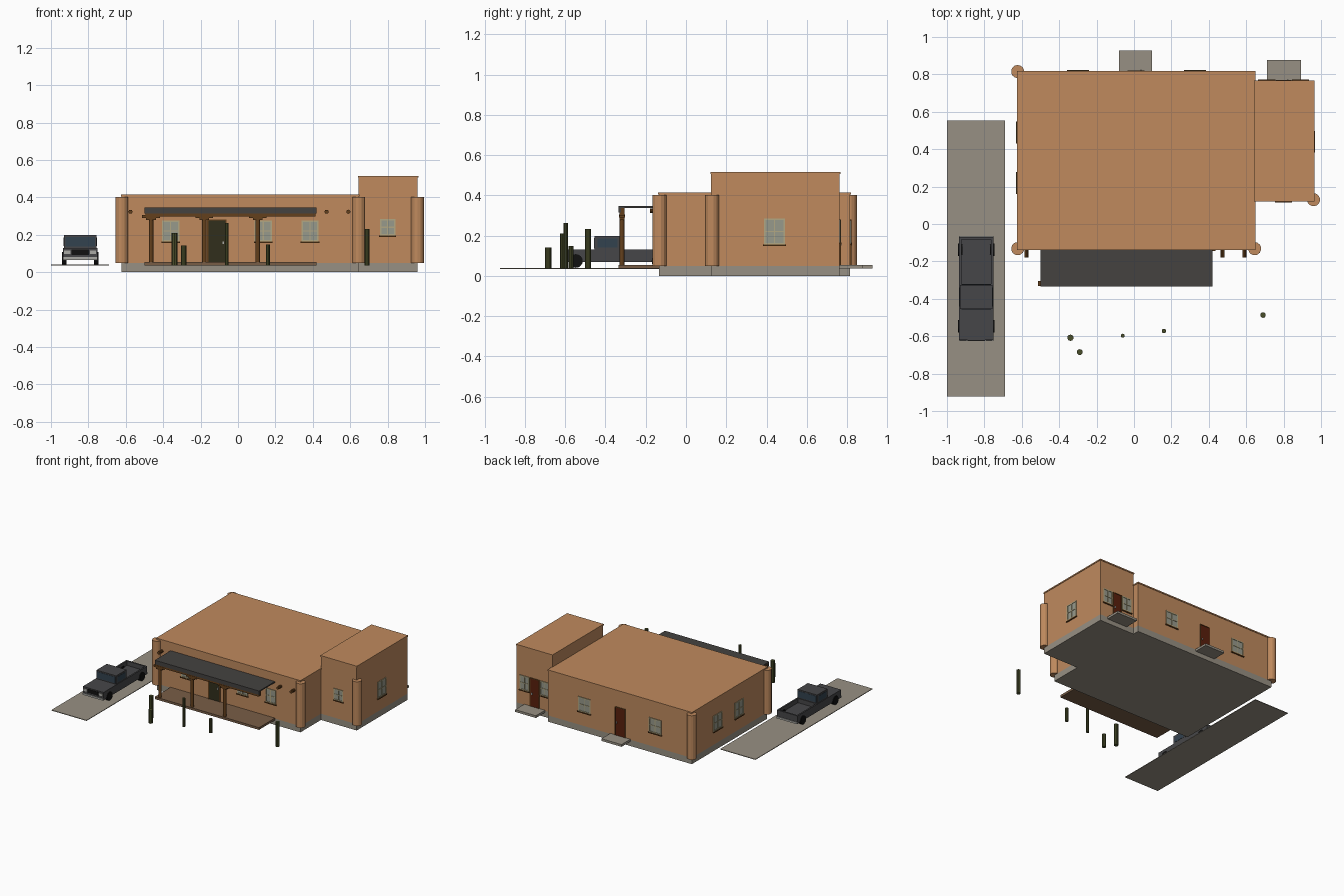
import bpy, bmesh
from mathutils import Matrix, Vector

if "Cube" in bpy.data.objects:
    bpy.data.objects.remove(bpy.data.objects["Cube"])


def mat(name, r, g, b):
    m = bpy.data.materials.new(name)
    m.diffuse_color = ((r / 255) ** 2.2, (g / 255) ** 2.2, (b / 255) ** 2.2, 1)
    m.use_nodes = True
    m.node_tree.nodes["Principled BSDF"].inputs["Base Color"].default_value = m.diffuse_color
    return m


ADOBE = mat("adobe", 190, 137, 94)
STONE = mat("concrete", 150, 143, 130)
WOOD = mat("wood", 100, 66, 34)
DARK = mat("dark_roofing", 70, 68, 66)
FRAME = mat("window_frame", 176, 166, 130)
GLASS = mat("window_glass", 150, 152, 138)
GREEN = mat("green_door", 52, 50, 34)
RED = mat("red_door", 90, 36, 20)
CACTUS = mat("cactus", 74, 78, 46)
BODY = mat("truck_paint", 72, 72, 74)
SHIELD = mat("windshield", 54, 68, 80)
TYRE = mat("tyre", 24, 24, 24)
CHROME = mat("chrome", 170, 170, 165)


def finish(name, bm, m):
    me = bpy.data.meshes.new(name)
    bm.to_mesh(me)
    bm.free()
    me.materials.append(m)
    ob = bpy.data.objects.new(name, me)
    bpy.context.collection.objects.link(ob)
    return ob


def boxes(name, m, *specs):
    """Each spec is (x0, x1, y0, y1, z0, z1)."""
    bm = bmesh.new()
    for x0, x1, y0, y1, z0, z1 in specs:
        c = Vector((x0 + x1, y0 + y1, z0 + z1)) / 2
        s = (abs(x1 - x0), abs(y1 - y0), abs(z1 - z0), 1)
        bmesh.ops.create_cube(bm, size=1, matrix=Matrix.Translation(c) @ Matrix.Diagonal(s))
    return finish(name, bm, m)


def rod(name, m, a, b, r, n=12):
    """Cylinder from point a to point b."""
    a, b = Vector(a), Vector(b)
    rot = (b - a).to_track_quat('Z', 'Y').to_matrix().to_4x4()
    bm = bmesh.new()
    bmesh.ops.create_cone(bm, cap_ends=True, segments=n, radius1=r, radius2=r,
                          depth=(b - a).length, matrix=Matrix.Translation((a + b) / 2) @ rot)
    return finish(name, bm, m)


def on_wall(side, p, u0, u1, d0, d1, z0, z1):
    """Box placed on a wall: u runs along it, d points outwards."""
    s = -1 if side in ("front", "left") else 1
    e = sorted((p + s * d0, p + s * d1))
    if side in ("front", "back"):
        return (u0, u1, e[0], e[1], z0, z1)
    return (e[0], e[1], u0, u1, z0, z1)


def window(side, p, u, z0, z1, w):
    a, b, t, zm = u - w / 2, u + w / 2, 0.008, (z0 + z1) / 2
    boxes(side + "_window_glass", GLASS, on_wall(side, p, a, b, -0.005, 0.002, z0, z1))
    bars = [(a, a + t, z0, z1), (b - t, b, z0, z1), (a, b, z0, z0 + t), (a, b, z1 - t, z1),
            (u - 0.003, u + 0.003, z0, z1), (a, b, zm - 0.003, zm + 0.003)]
    boxes(side + "_window_frame", FRAME,
          *[on_wall(side, p, i, j, -0.005, 0.005, k, l) for i, j, k, l in bars])
    boxes(side + "_window_sill", WOOD,
          on_wall(side, p, a - 0.004, b + 0.004, -0.005, 0.009, z0 - 0.008, z0))


def door(side, p, u, w, m):
    a, b, top, t = u - w / 2, u + w / 2, 0.275, 0.006
    boxes(side + "_door", m, on_wall(side, p, a, b, -0.005, 0.003, 0.05, top))
    boxes(side + "_door_frame", WOOD,
          on_wall(side, p, a - t, a, -0.005, 0.006, 0.05, top + t),
          on_wall(side, p, b, b + t, -0.005, 0.006, 0.05, top + t),
          on_wall(side, p, a, b, -0.005, 0.006, top, top + t))
    boxes(side + "_door_handle", CHROME,
          on_wall(side, p, b - 0.016, b - 0.009, 0.003, 0.01, 0.15, 0.165))


# House blocks with foundation and thin parapet cap
for name, (x0, x1, y0, y1), top in (("main", (-0.622, 0.645, -0.135, 0.815), 0.415),
                                    ("wing", (0.645, 0.96, 0.125, 0.763), 0.515)):
    boxes(name + "_foundation", STONE, (x0, x1, y0, y1, 0, 0.05))
    boxes(name + "_walls", ADOBE, (x0, x1, y0, y1, 0.05, top - 0.01))
    o = 0.004
    boxes(name + "_parapet_cap", ADOBE, (x0 - o, x1 + o, y0 - o, y1 + o, top - 0.01, top))

# Rounded corner buttresses
for x, y in ((-0.622, 0.815), (-0.622, -0.132), (0.645, -0.132), (0.96, 0.13)):
    rod("corner_buttress", ADOBE, (x, y, 0.05), (x, y, 0.402), 0.035, 14)

# Roof beam ends
for i in range(11):
    x = -0.575 + i * 0.1165
    rod("roof_beam_end", WOOD, (x, -0.13, 0.323), (x, -0.178, 0.323), 0.011, 10)

# Windows and doors
for x in (-0.36, 0.135, 0.385):
    window("front", -0.135, x, 0.165, 0.275, 0.092)
window("front", 0.125, 0.80, 0.195, 0.285, 0.082)
window("right", 0.96, 0.44, 0.155, 0.285, 0.105)
for y in (0.22, 0.49):
    window("left", -0.622, y, 0.155, 0.28, 0.11)
for x in (-0.30, 0.325):
    window("back", 0.815, x, 0.16, 0.275, 0.11)
for x in (0.71, 0.89):
    window("back", 0.763, x, 0.165, 0.28, 0.085)
door("front", -0.135, -0.113, 0.092, GREEN)
door("back", 0.815, 0.01, 0.08, RED)
door("back", 0.763, 0.80, 0.07, RED)

# Porch
boxes("porch_floor", mat("porch_planks", 120, 94, 72), (-0.5, 0.42, -0.335, -0.135, 0.036, 0.054))
boxes("porch_roof", DARK, (-0.5, 0.42, -0.335, -0.135, 0.336, 0.346))
boxes("porch_fascia", DARK, (-0.5, 0.42, -0.335, -0.322, 0.314, 0.336))
boxes("porch_beam", WOOD, (-0.495, 0.415, -0.33, -0.305, 0.297, 0.336))
for x in (-0.465, -0.18, 0.105):
    rod("porch_post", WOOD, (x, -0.318, 0.054), (x, -0.318, 0.3), 0.012)
    boxes("porch_corbel", WOOD, (x - 0.047, x + 0.047, -0.332, -0.304, 0.29, 0.305),
          (x - 0.026, x + 0.026, -0.331, -0.305, 0.278, 0.29))

# Back steps and driveway
boxes("back_step_main", STONE, (-0.08, 0.097, 0.815, 0.927, 0.036, 0.054))
boxes("back_step_wing", STONE, (0.71, 0.892, 0.763, 0.878, 0.036, 0.054))
boxes("driveway", STONE, (-1, -0.69, -0.923, 0.553, 0.035, 0.04))

# Cacti
for x, y, r, top in ((-0.34, -0.608, 0.017, 0.21), (-0.29, -0.685, 0.016, 0.142),
                     (-0.06, -0.597, 0.011, 0.262), (0.16, -0.572, 0.012, 0.147),
                     (0.69, -0.487, 0.015, 0.232)):
    rod("cactus", CACTUS, (x, y, 0.036), (x, y, top), r, 10)

# Pickup truck: lower body, hood, cab and open bed
X0, X1 = -0.935, -0.752
boxes("truck_body", BODY, (X0, X1, -0.62, -0.07, 0.068, 0.095), (X0, X1, -0.62, -0.32, 0.095, 0.13))
boxes("truck_bed_walls", BODY, (X0, X0 + 0.012, -0.32, -0.07, 0.095, 0.13),
      (X1 - 0.012, X1, -0.32, -0.07, 0.095, 0.13), (X0, X1, -0.082, -0.07, 0.095, 0.13))
boxes("truck_cab", BODY, (X0 + 0.005, X1 - 0.005, -0.455, -0.325, 0.13, 0.198))
boxes("truck_windows", SHIELD, (X0 + 0.012, X1 - 0.012, -0.457, -0.323, 0.137, 0.188),
      (X0 + 0.003, X1 - 0.003, -0.44, -0.34, 0.14, 0.185))
boxes("truck_grille", TYRE, (X0 + 0.045, X1 - 0.045, -0.623, -0.615, 0.092, 0.122))
boxes("truck_headlights", CHROME, (X0 + 0.006, X0 + 0.04, -0.624, -0.615, 0.098, 0.116),
      (X1 - 0.04, X1 - 0.006, -0.624, -0.615, 0.098, 0.116))
boxes("truck_bumpers", CHROME, (X0, X1, -0.626, -0.61, 0.066, 0.08),
      (X0, X1, -0.075, -0.064, 0.066, 0.08))
for y in (-0.547, -0.137):
    for xa, xb in ((-0.94, -0.918), (-0.769, -0.747)):
        rod("truck_wheel", TYRE, (xa, y, 0.074), (xb, y, 0.074), 0.034, 16)
